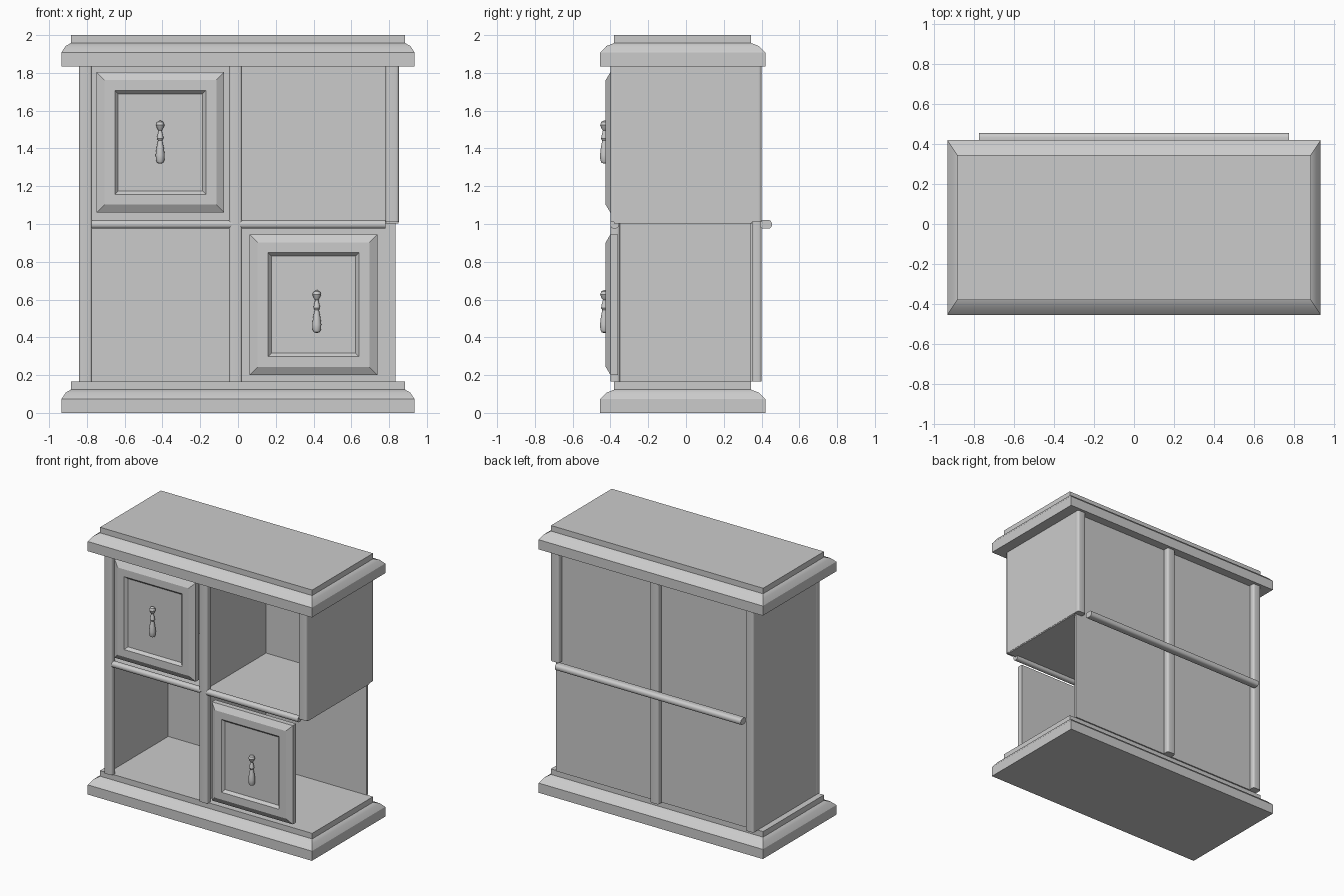
import bpy, bmesh, math
from mathutils import Vector

cube = bpy.data.objects.get("Cube")
if cube:
    bpy.data.objects.remove(cube, do_unlink=True)

grey = bpy.data.materials.new("plain_grey")
grey.use_nodes = True
grey.diffuse_color = (0.6, 0.6, 0.6, 1)
grey.node_tree.nodes["Principled BSDF"].inputs["Base Color"].default_value = (0.6, 0.6, 0.6, 1)


def loft(name, rings, smooth=False):
    """Skin a stack of equal point rings and cap both ends."""
    bm = bmesh.new()
    loops = [[bm.verts.new(p) for p in ring] for ring in rings]
    n = len(loops[0])
    for a, b in zip(loops, loops[1:]):
        for i in range(n):
            j = (i + 1) % n
            bm.faces.new((a[i], a[j], b[j], b[i]))
    bm.faces.new(loops[0])
    bm.faces.new(loops[-1])
    bmesh.ops.recalc_face_normals(bm, faces=bm.faces)
    mesh = bpy.data.meshes.new(name)
    bm.to_mesh(mesh)
    bm.free()
    mesh.materials.append(grey)
    ob = bpy.data.objects.new(name, mesh)
    bpy.context.collection.objects.link(ob)
    if smooth:
        bpy.ops.object.select_all(action="DESELECT")
        ob.select_set(True)
        bpy.context.view_layer.objects.active = ob
        bpy.ops.object.shade_smooth_by_angle(angle=math.radians(30))


def box(name, x0, x1, y0, y1, z0, z1):
    loft(name, [[(x0, y0, z), (x1, y0, z), (x1, y1, z), (x0, y1, z)] for z in (z0, z1)])


def stepped_slab(name, z0):
    """Moulded slab: straight edge, rounded shoulder, upright step."""
    rings = []
    for inset, z in ((0, 0), (0, 0.073), (0.45, 0.107), (1, 0.123), (1, 0.165)):
        x, y0, y1 = 0.935 - 0.05 * inset, -0.455 + 0.075 * inset, 0.42 - 0.075 * inset
        rings.append([(-x, y0, z0 + z), (x, y0, z0 + z), (x, y1, z0 + z), (-x, y1, z0 + z)])
    loft(name, rings, smooth=True)


def rounded_bar(name, start, end, depth, width, radius, steps=4):
    """Bar with rounded corners; depth is along y, width across the bar."""
    start, end = Vector(start), Vector(end)
    upright = abs(end.z - start.z) > abs(end.x - start.x)
    across = Vector((1, 0, 0)) if upright else Vector((0, 0, 1))
    section = []
    for quarter, (sy, sw) in enumerate(((1, 1), (-1, 1), (-1, -1), (1, -1))):
        for i in range(steps + 1):
            t = math.pi / 2 * (quarter + i / steps)
            y = sy * (depth / 2 - radius) + radius * math.cos(t)
            w = sw * (width / 2 - radius) + radius * math.sin(t)
            section.append(Vector((0, y, 0)) + across * w)
    loft(name, [[p + s for s in section] for p in (start, end)], smooth=True)


def drawer(name, cx, cz):
    """Drawer front with bevelled rim and sunken panel."""
    rings = []
    for inset, y in ((0, -0.36), (0, -0.40), (0.042, -0.425), (0.097, -0.425), (0.115, -0.405)):
        w, h = 0.338 - inset, 0.372 - inset
        rings.append([(cx - w, y, cz - h), (cx + w, y, cz - h),
                      (cx + w, y, cz + h), (cx - w, y, cz + h)])
    loft(name, rings)


def handle(name, cx, z0, sides=14):
    """Turned drop handle hanging from a bead."""
    profile = ((0.004, 0), (0.016, 0.004), (0.022, 0.018), (0.024, 0.045), (0.019, 0.085),
               (0.013, 0.115), (0.012, 0.122), (0.018, 0.132), (0.015, 0.15), (0.008, 0.175),
               (0.015, 0.184), (0.023, 0.203), (0.017, 0.22), (0.004, 0.227))
    rings = []
    for r, z in profile:
        rings.append([(cx + r * math.cos(t), -0.432 + r * math.sin(t), z0 + z)
                      for t in (2 * math.pi * i / sides for i in range(sides))])
    loft(name, rings, smooth=True)
    box(name + "_peg", cx - 0.006, cx + 0.006, -0.43, -0.40, z0 + 0.197, z0 + 0.209)


# Plinth and cornice share one moulding
BOTTOM, MIDDLE, TOP = 0.165, 1.01, 1.84
stepped_slab("plinth", 0)
stepped_slab("cornice", 1.835)

# Carcass panels; the lower right side is open
box("back_panel", -0.835, 0.835, 0.34, 0.355, BOTTOM, TOP)
box("left_wall", -0.84, -0.82, -0.38, 0.38, BOTTOM, TOP)
box("upper_right_wall", 0.832, 0.852, -0.38, 0.38, MIDDLE, TOP)
box("divider", -0.022, -0.004, -0.38, 0.35, BOTTOM, TOP)
box("shelf", -0.83, 0.85, -0.38, 0.35, MIDDLE - 0.008, MIDDLE + 0.002)

# Round-edged posts on the front and back
for side, y in (("front", -0.375), ("back", 0.375)):
    for label, x, z in (("left", -0.807, BOTTOM), ("middle", -0.013, BOTTOM),
                        ("right", 0.817, MIDDLE)):
        rounded_bar(f"{side}_{label}_post", (x, y, z), (x, y, TOP), 0.05, 0.07, 0.015)

# Horizontal rails
rounded_bar("front_left_rail", (-0.775, -0.378, 0.998), (-0.03, -0.378, 0.998), 0.046, 0.044, 0.02)
rounded_bar("front_right_rail", (0.01, -0.378, 0.998), (0.78, -0.378, 0.998), 0.046, 0.044, 0.02)
rounded_bar("back_rail", (-0.775, 0.423, 0.998), (0.775, 0.423, 0.998), 0.064, 0.046, 0.02)

# Drawer fronts and handles
drawer("upper_drawer", -0.411, 1.432)
drawer("lower_drawer", 0.40, 0.573)
handle("upper_handle", -0.412, 1.32)
handle("lower_handle", 0.417, 0.423)
